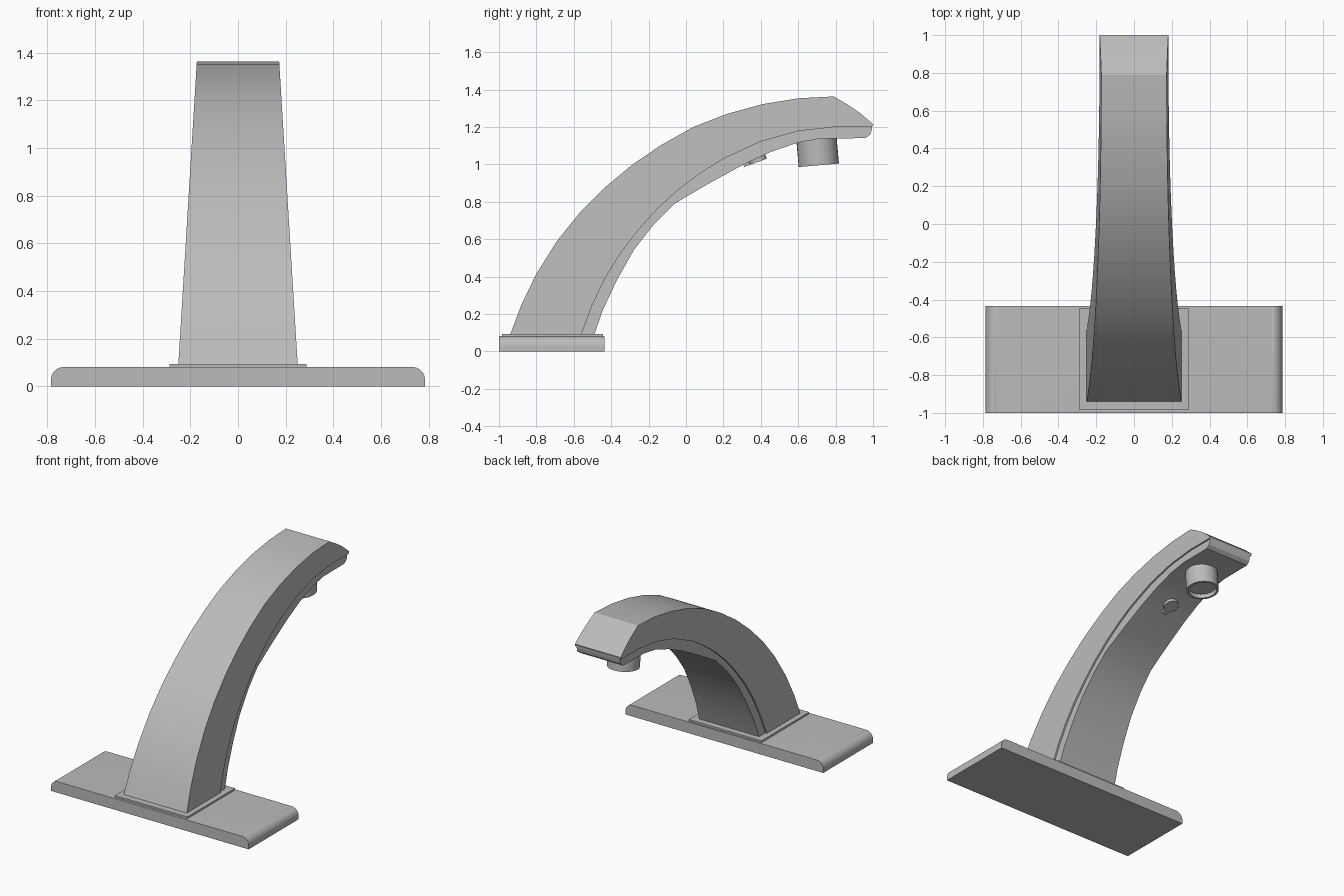
import bpy, bmesh, math
from mathutils import Matrix, Vector

if "Cube" in bpy.data.objects:
    bpy.data.objects.remove(bpy.data.objects["Cube"])

metal = bpy.data.materials.new("brushed grey metal")
GREY = (0.5, 0.5, 0.5, 1)
metal.use_nodes = True
metal.diffuse_color = GREY
metal.node_tree.nodes["Principled BSDF"].inputs["Base Color"].default_value = GREY


def finish(name, bm, angle=30):
    bmesh.ops.recalc_face_normals(bm, faces=bm.faces)
    mesh = bpy.data.meshes.new(name)
    bm.to_mesh(mesh)
    bm.free()
    mesh.materials.append(metal)
    obj = bpy.data.objects.new(name, mesh)
    bpy.context.collection.objects.link(obj)
    bpy.ops.object.select_all(action="DESELECT")
    obj.select_set(True)
    bpy.context.view_layer.objects.active = obj
    bpy.ops.object.shade_smooth_by_angle(angle=math.radians(angle))
    return obj


def tapered_prism(name, profile, inset=0.0):
    """Side profile (y, z) spanned across x, narrowing with height."""
    bm = bmesh.new()
    sides = []
    for s in (-1, 1):
        sides.append([bm.verts.new((s * (0.256 - 0.061 * z - inset), y, z)) for y, z in profile])
        bm.faces.new(sides[-1])
    a, b = sides
    for i in range(len(a)):
        j = (i + 1) % len(a)
        bm.faces.new((a[i], a[j], b[j], b[i]))
    return finish(name, bm)


def box(name, low, high, round_ends=0.0, round_rims=0.0):
    bm = bmesh.new()
    low, high = Vector(low), Vector(high)
    bmesh.ops.create_cube(bm, size=1, matrix=Matrix.Translation((low + high) / 2)
                          @ Matrix.Diagonal((*(high - low), 1)))
    for amount, axis, segments in ((round_ends, 1, 8), (round_rims, 0, 3)):
        if amount:
            edges = [e for e in bm.edges
                     if all(v.co.z > high.z - 0.001 for v in e.verts)
                     and abs((e.verts[0].co - e.verts[1].co)[axis]) > 0.4]
            bmesh.ops.bevel(bm, geom=edges, offset=amount, segments=segments,
                            profile=0.5, affect="EDGES")
    return finish(name, bm)


def lathe(name, rings, place, sides=32):
    """Closed turned part from (radius, height) rings."""
    bm = bmesh.new()
    loops = [[bm.verts.new(place @ Vector((r * math.cos(math.tau * k / sides),
                                           r * math.sin(math.tau * k / sides), h)))
              for k in range(sides)] for r, h in rings]
    for a, b in zip(loops, loops[1:]):
        for k in range(sides):
            j = (k + 1) % sides
            bm.faces.new((a[k], a[j], b[j], b[k]))
    bm.faces.new(loops[0])
    bm.faces.new(loops[-1])
    return finish(name, bm)


# Deck plate with rounded ends, and the thin gasket on it
box("deck_plate", (-0.785, -1, 0), (0.785, -0.435, 0.081), round_ends=0.055, round_rims=0.008)
box("gasket", (-0.288, -0.985, 0.07), (0.288, -0.445, 0.094))

# Arched spout shell
outer = [(-0.94, 0.09), (-0.88, 0.25), (-0.80, 0.415), (-0.69, 0.59), (-0.57, 0.74),
         (-0.43, 0.88), (-0.285, 1.0), (-0.13, 1.105), (0.04, 1.2), (0.22, 1.27),
         (0.41, 1.322), (0.6, 1.353), (0.79, 1.363), (0.86, 1.322), (0.93, 1.275), (1.0, 1.215)]
seam = [(0.995, 1.2), (0.8, 1.2), (0.6, 1.178), (0.4, 1.122), (0.2, 1.03), (0.08, 0.955),
        (-0.04, 0.865), (-0.15, 0.765), (-0.25, 0.655), (-0.35, 0.525), (-0.43, 0.395),
        (-0.5, 0.25), (-0.56, 0.09)]
tapered_prism("spout_shell", outer + seam)

# Slightly narrower liner under the arch
under = [(-0.49, 0.09), (-0.445, 0.22), (-0.37, 0.38), (-0.28, 0.54), (-0.175, 0.675),
         (-0.06, 0.79), (0.1, 0.885), (0.3, 0.995), (0.45, 1.065), (0.6, 1.117),
         (0.72, 1.138), (0.96, 1.14), (0.985, 1.16), (0.995, 1.19)]
tapered_prism("spout_liner", under + seam, inset=0.012)

# Water outlet with a recessed mouth
outlet = Matrix.Translation((0, 0.71, 0.995)) @ Matrix.Rotation(math.radians(5), 4, "X")
lathe("water_outlet", [(0.093, 0.03), (0.093, 0), (0.108, 0), (0.108, 0.16)], outlet)

# Small sensor button with its tab
sensor = Matrix.Translation((0, 0.385, 1.013)) @ Matrix.Rotation(math.radians(20), 4, "X")
lathe("sensor_button", [(0.05, 0), (0.05, 0.06)], sensor, 24)
tab = box("sensor_tab", (-0.02, -0.078, 0), (0.02, 0, 0.025))
tab.matrix_world = sensor
